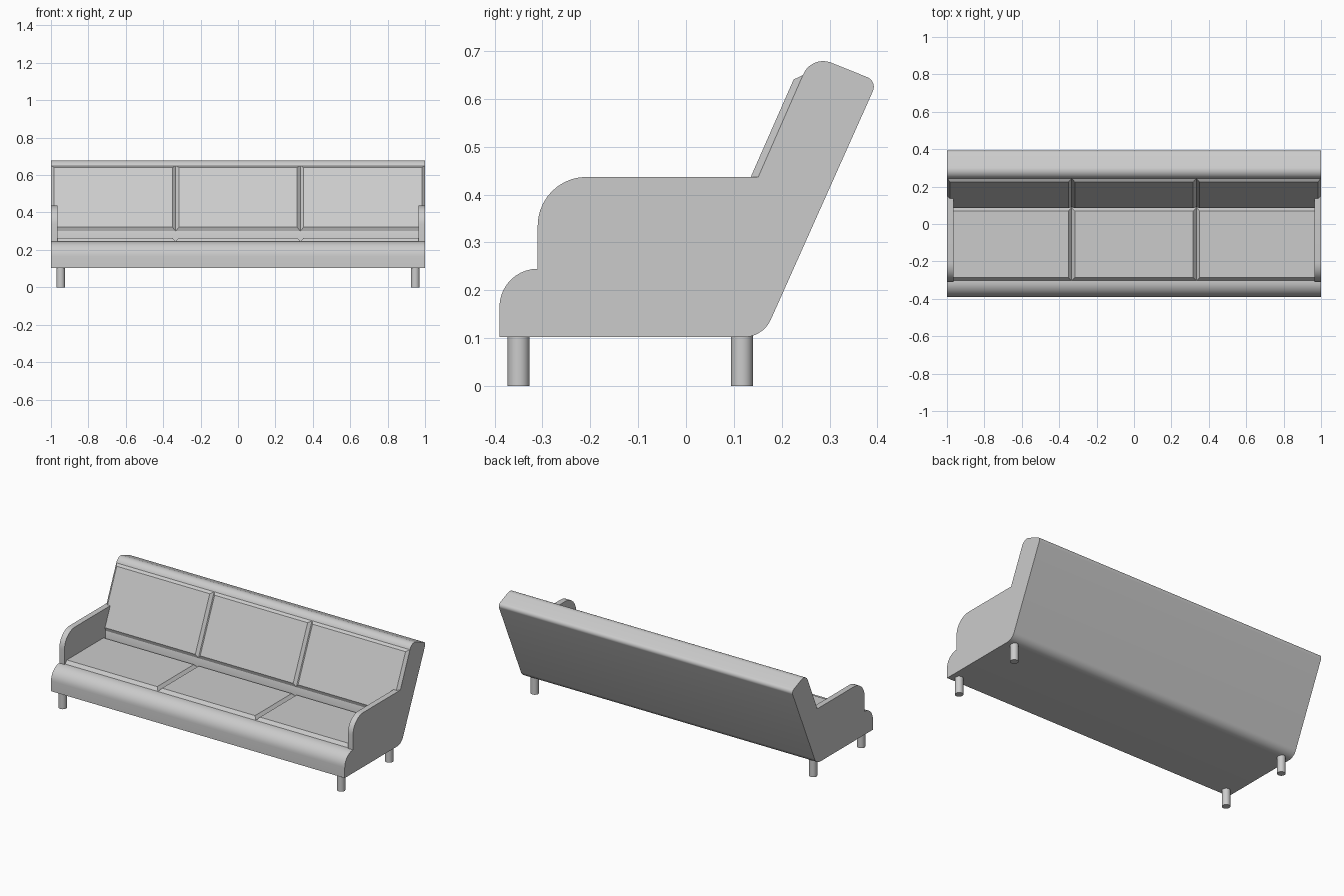
import bpy, bmesh, math
from mathutils import Vector

if "Cube" in bpy.data.objects:
    bpy.data.objects.remove(bpy.data.objects["Cube"])


def finish(name, bm):
    bmesh.ops.recalc_face_normals(bm, faces=bm.faces)
    mesh = bpy.data.meshes.new(name)
    bm.to_mesh(mesh)
    bm.free()
    ob = bpy.data.objects.new(name, mesh)
    bpy.context.collection.objects.link(ob)
    bpy.ops.object.select_all(action='DESELECT')
    ob.select_set(True)
    bpy.context.view_layer.objects.active = ob
    bpy.ops.object.shade_smooth_by_angle(angle=math.radians(30))
    return ob


def rounded(corners, steps=10):
    """Turn (y, z, radius) corners into a filleted outline."""
    pts = []
    for i, (y, z, r) in enumerate(corners):
        p = Vector((y, z))
        if r == 0:
            pts.append(p)
            continue
        a = (Vector(corners[i - 1][:2]) - p).normalized()
        b = (Vector(corners[(i + 1) % len(corners)][:2]) - p).normalized()
        half = a.angle(b) / 2
        start, end = p + a * r / math.tan(half), p + b * r / math.tan(half)
        centre = p + (a + b).normalized() * r / math.sin(half)
        sweep = math.pi - 2 * half
        u, v = start - centre, end - centre
        for k in range(steps + 1):
            t = k / steps
            pts.append(centre + (u * math.sin((1 - t) * sweep)
                                 + v * math.sin(t * sweep)) / math.sin(sweep))
    return pts


def extrude_profile(name, corners, x0, x1):
    bm = bmesh.new()
    face = bm.faces.new([bm.verts.new((x0, p.x, p.y)) for p in rounded(corners)])
    new = bmesh.ops.extrude_face_region(bm, geom=[face])['geom']
    bmesh.ops.translate(bm, vec=(x1 - x0, 0, 0),
                        verts=[v for v in new if isinstance(v, bmesh.types.BMVert)])
    return finish(name, bm)


def cushion(name, x0, x1, start, end, height, inset=0.0167):
    """Bevelled pad lying on the line start-end of the side profile."""
    s, e = Vector((0, *start)), Vector((0, *end))
    along = (e - s).normalized()
    normal = Vector((1, 0, 0)).cross(along)
    bm = bmesh.new()
    rings = []
    for d, h in ((0, -0.005), (0, 0), (inset, height)):
        lo, hi = s + along * d + normal * h, e - along * d + normal * h
        rings.append([bm.verts.new(Vector((x, 0, 0)) + p) for x, p in
                      ((x0 + d, lo), (x1 - d, lo), (x1 - d, hi), (x0 + d, hi))])
    for a, b in zip(rings, rings[1:]):
        for i in range(4):
            j = (i + 1) % 4
            bm.faces.new((a[i], a[j], b[j], b[i]))
    bm.faces.new(rings[0])
    bm.faces.new(rings[-1])
    return finish(name, bm)


def leg(name, x, y):
    bm = bmesh.new()
    bmesh.ops.create_cone(bm, cap_ends=True, segments=32, radius1=0.023,
                          radius2=0.023, depth=0.105)
    bmesh.ops.translate(bm, vec=(x, y, 0.0525), verts=bm.verts)
    return finish(name, bm)


# Seat base and reclined back as one continuous profile
extrude_profile("sofa_body", [
    (-0.39, 0.102, 0), (-0.39, 0.245, 0.08), (0.087, 0.245, 0),
    (0.091, 0.30, 0), (0.263, 0.692, 0.045), (0.40, 0.637, 0.022),
    (0.161, 0.102, 0.062)], -1, 1)

# Three seat pads and three back pads
for i, place in enumerate(("left", "middle", "right")):
    x0 = -1 + i * 2 / 3
    cushion(place + "_seat_cushion", x0, x0 + 2 / 3,
            (-0.303, 0.245), (0.087, 0.245), 0.019)
    cushion(place + "_back_cushion", x0, x0 + 2 / 3,
            (0.091, 0.30), (0.245, 0.65), 0.0145)

# Armrests and legs on both sides
for side, s in (("left", -1), ("right", 1)):
    extrude_profile(side + "_armrest", [
        (-0.31, 0.245, 0), (-0.31, 0.437, 0.102), (0.1515, 0.437, 0),
        (0.091, 0.30, 0), (0.087, 0.245, 0)], s * 0.965, s)
    leg(side + "_front_leg", s * 0.948, -0.35)
    leg(side + "_back_leg", s * 0.948, 0.117)
